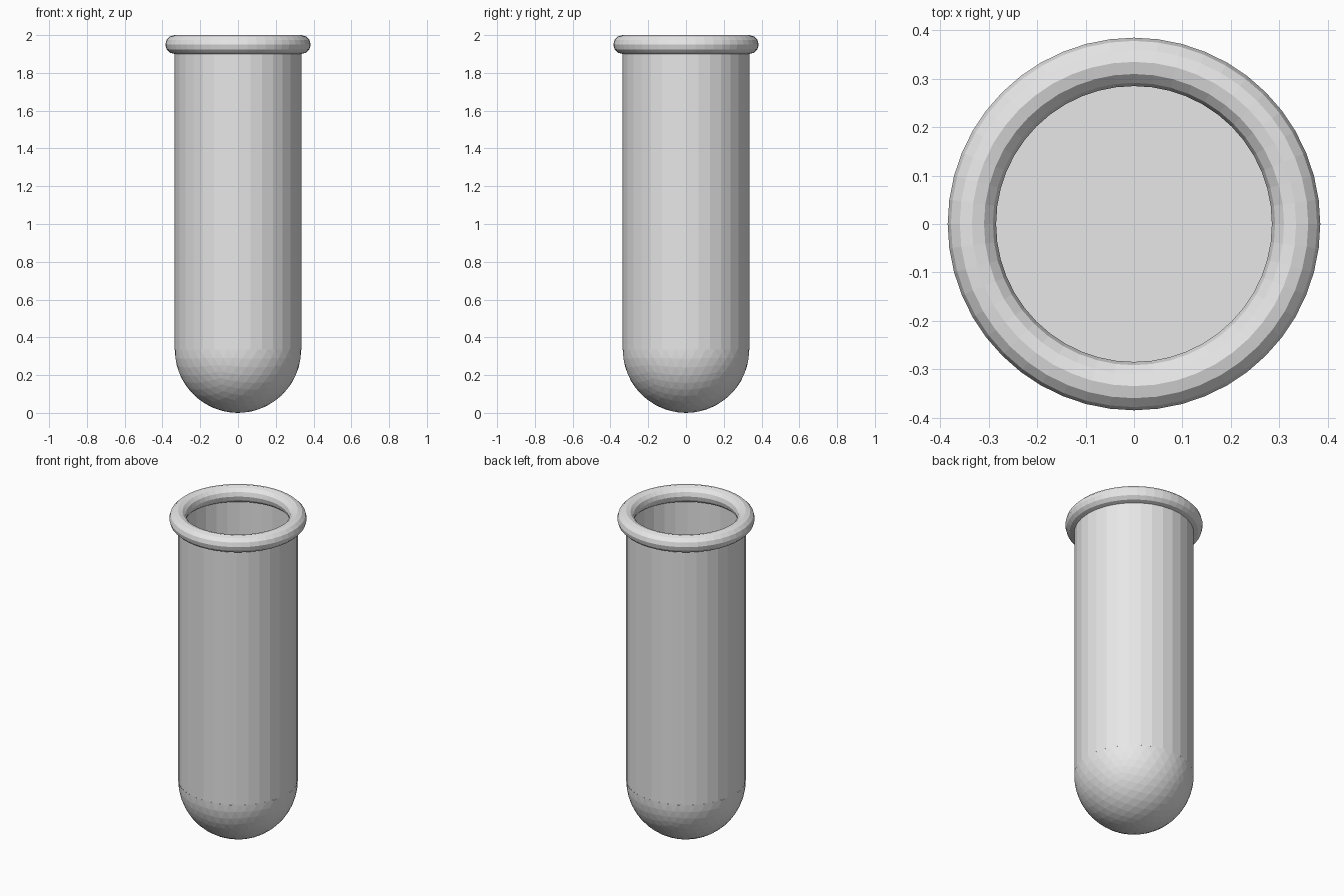
import bpy, bmesh
from mathutils import Matrix

if "Cube" in bpy.data.objects:
    bpy.data.objects.remove(bpy.data.objects["Cube"])

R = 0.335        # tube radius
TOP = 1.95       # height of the rim centre line

mat = bpy.data.materials.new("light_grey")
mat.diffuse_color = (0.8, 0.8, 0.8, 1.0)
mat.use_nodes = True
mat.node_tree.nodes["Principled BSDF"].inputs["Base Color"].default_value = mat.diffuse_color


def add_object(name, bm):
    mesh = bpy.data.meshes.new(name)
    bm.to_mesh(mesh)
    bm.free()
    mesh.materials.append(mat)
    obj = bpy.data.objects.new(name, mesh)
    bpy.context.collection.objects.link(obj)
    return obj


# Tube wall: open at the top, closed by a flat floor at the seam
bm = bmesh.new()
bmesh.ops.create_cone(bm, cap_ends=True, segments=32, radius1=R, radius2=R,
                      depth=TOP - R, matrix=Matrix.Translation((0, 0, (TOP + R) / 2)))
lid = [f for f in bm.faces if f.normal.z > 0.9]
bmesh.ops.delete(bm, geom=lid, context='FACES_ONLY')
add_object("tube_wall", bm)

# Rounded bottom: lower half of an icosphere
bm = bmesh.new()
bmesh.ops.create_icosphere(bm, subdivisions=4, radius=R,
                           matrix=Matrix.Translation((0, 0, R)))
bmesh.ops.bisect_plane(bm, geom=bm.verts[:] + bm.edges[:] + bm.faces[:],
                       plane_co=(0, 0, R), plane_no=(0, 0, 1), clear_outer=True)
add_object("rounded_bottom", bm)

# Rolled rim
bpy.ops.mesh.primitive_torus_add(major_radius=R, minor_radius=0.05,
                                 major_segments=48, minor_segments=12,
                                 location=(0, 0, TOP))
rim = bpy.context.object
rim.name = "rolled_rim"
rim.data.materials.append(mat)
